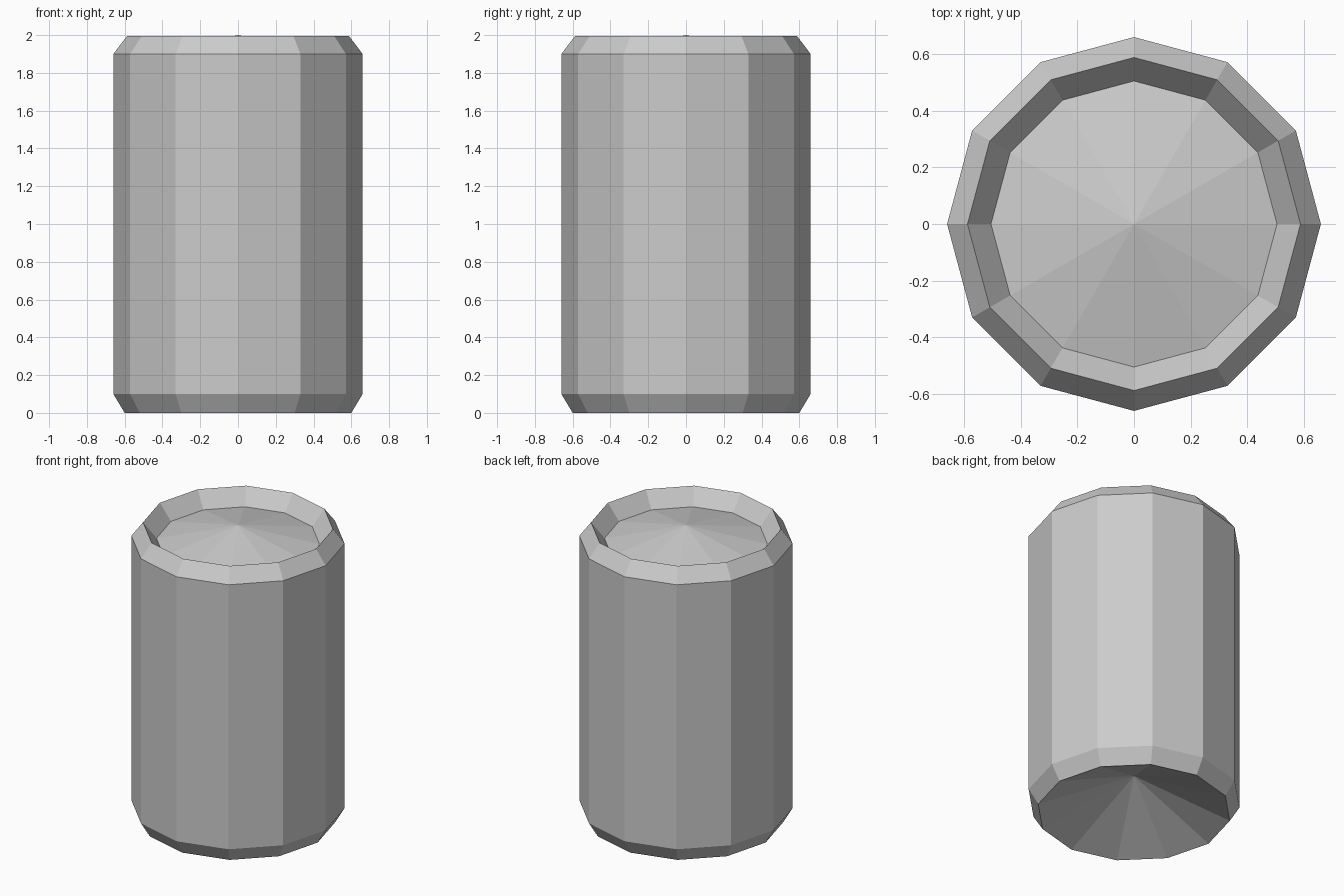
import bpy, bmesh, math

if "Cube" in bpy.data.objects:
    bpy.data.objects.remove(bpy.data.objects["Cube"])

SIDES = 12

# (radius, height) outline from the underside hollow, up the wall, to the raised lid centre
profile = [(0, 0.26), (0.60, 0), (0.66, 0.10), (0.66, 1.90),
           (0.588, 1.995), (0.505, 1.89), (0, 2.0)]

bm = bmesh.new()


def ring(radius, z):
    """A ring of vertices, or a single point on the axis."""
    if radius == 0:
        return [bm.verts.new((0, 0, z))] * SIDES
    return [bm.verts.new((radius * math.cos(i * math.tau / SIDES),
                          radius * math.sin(i * math.tau / SIDES), z))
            for i in range(SIDES)]


# Bridge consecutive rings with flat faces
rings = [ring(r, z) for r, z in profile]
for low, high in zip(rings, rings[1:]):
    for i in range(SIDES):
        j = (i + 1) % SIDES
        corners = [low[i], low[j], high[j], high[i]]
        bm.faces.new(list(dict.fromkeys(corners)))
bmesh.ops.recalc_face_normals(bm, faces=bm.faces)

# Drink can body
mesh = bpy.data.meshes.new("can")
bm.to_mesh(mesh)
bm.free()
can = bpy.data.objects.new("can", mesh)
bpy.context.collection.objects.link(can)
